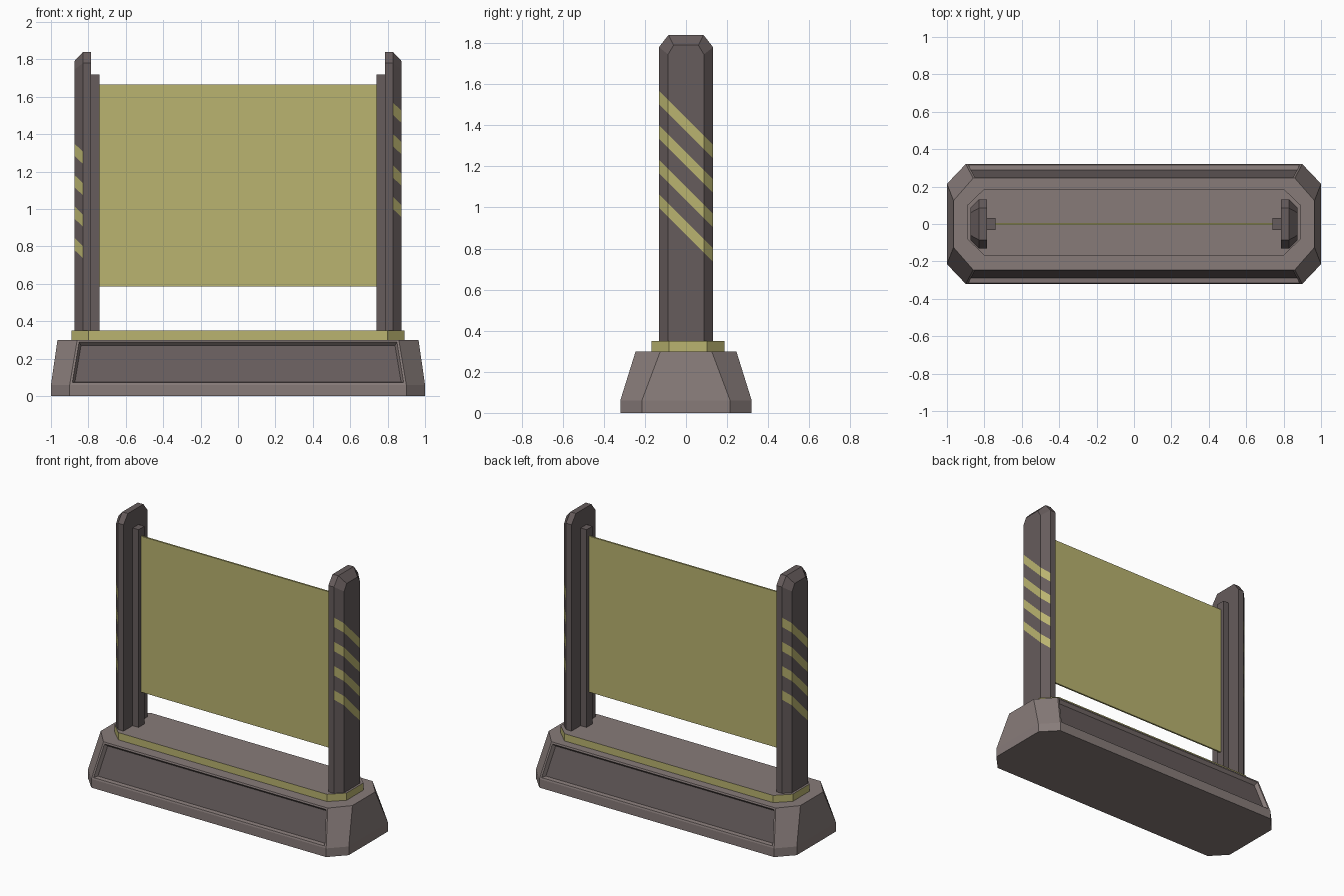
import bpy, bmesh, math
from mathutils import Vector

cube = bpy.data.objects.get("Cube")
if cube:
    bpy.data.objects.remove(cube, do_unlink=True)


def material(name, rgb):
    mat = bpy.data.materials.new(name)
    mat.use_nodes = True
    mat.diffuse_color = (*rgb, 1)
    mat.node_tree.nodes["Principled BSDF"].inputs["Base Color"].default_value = (*rgb, 1)
    return mat


LIGHT = material("warm grey", (0.242, 0.198, 0.191))
DARK = material("dark grey", (0.133, 0.107, 0.107))
YELLOW = material("dull yellow", (0.491, 0.456, 0.162))


def loft(rings):
    """Closed solid through rings that share the same point count."""
    bm = bmesh.new()
    loops = [[bm.verts.new(p) for p in ring] for ring in rings]
    n = len(loops[0])
    for a, b in zip(loops, loops[1:]):
        for i in range(n):
            j = (i + 1) % n
            bm.faces.new((a[i], a[j], b[j], b[i]))
    bm.faces.new(loops[0])
    bm.faces.new(loops[-1])
    bmesh.ops.recalc_face_normals(bm, faces=bm.faces)
    bm.normal_update()
    return bm


def finish(bm, name, mats):
    mesh = bpy.data.meshes.new(name)
    bm.to_mesh(mesh)
    bm.free()
    for m in mats:
        mesh.materials.append(m)
    obj = bpy.data.objects.new(name, mesh)
    bpy.context.collection.objects.link(obj)
    return obj


def octagon(x, y, cx, cy, z, shift=0):
    """Rectangle with cut corners; cx and cy are where the cuts start."""
    pts = [(x, -cy), (x, cy), (cx, y), (-cx, y), (-x, cy), (-x, -cy), (-cx, -y), (cx, -y)]
    return [(px, py + shift, z) for px, py in pts]


def box(name, lo, hi, mat):
    ring = lambda z: [(lo[0], lo[1], z), (hi[0], lo[1], z), (hi[0], hi[1], z), (lo[0], hi[1], z)]
    return finish(loft([ring(lo[2]), ring(hi[2])]), name, [mat])


# Sloped base with a recessed dark panel on the front and back
bm = loft([octagon(1, 0.32, 0.9, 0.215, 0),
           octagon(1, 0.32, 0.9, 0.215, 0.06),
           octagon(0.965, 0.245, 0.86, 0.125, 0.30)])
slopes = [f for f in bm.faces if abs(f.normal.y) > 0.9 and f.normal.z > 0.1]
bmesh.ops.inset_individual(bm, faces=slopes, thickness=0.012, use_even_offset=True)
bmesh.ops.inset_individual(bm, faces=slopes, thickness=0.012, depth=-0.025, use_even_offset=True)
for f in slopes:
    f.material_index = 1
finish(bm, "base", [LIGHT, DARK])

# Raised deck with yellow sides
bm = loft([octagon(0.89, 0.178, 0.8, 0.092, z, 0.01) for z in (0.295, 0.35)])
for f in bm.faces:
    f.material_index = 0 if abs(f.normal.z) > 0.5 else 1
finish(bm, "deck", [LIGHT, YELLOW])


def arch(x, w, shoulder, top_w, top):
    pts = [(-w, 0.345), (-w, shoulder), (-top_w, top), (top_w, top), (w, shoulder), (w, 0.345)]
    return [(x, y, z) for y, z in pts]


def post(name):
    """Bevelled post facing +x with diagonal stripes on its outer faces."""
    bm = loft([arch(0.785, 0.132, 1.78, 0.085, 1.84),
               arch(0.828, 0.132, 1.78, 0.085, 1.84),
               arch(0.875, 0.087, 1.745, 0.06, 1.79)])
    stripes = [(1.437 - 0.168 * k - 0.065, 1.437 - 0.168 * k) for k in range(4)]
    for level in (c for s in stripes for c in s):
        faces = [f for f in bm.faces if f.normal.x > 0.1]
        geom = set(faces)
        for f in faces:
            geom.update(f.verts)
            geom.update(f.edges)
        bmesh.ops.bisect_plane(bm, geom=list(geom), plane_co=(0, 0, level), plane_no=(0, 1, 1))
        bm.normal_update()
    for f in bm.faces:
        c = f.calc_center_median()
        if f.normal.x > 0.1 and any(a < c.y + c.z < b for a, b in stripes):
            f.material_index = 1
    return finish(bm, name, [DARK, YELLOW])


# Posts and the rails that hold the screen; the right side is a half turn
for side, turn in (("left", 0), ("right", math.pi)):
    parts = [post(side + "_post"),
             box(side + "_rail", (0.74, -0.032, 0.345), (0.79, 0.032, 1.72), DARK)]
    for part in parts:
        part.rotation_euler.z = turn

# Thin screen
box("screen", (-0.742, -0.006, 0.585), (0.742, 0.006, 1.665), YELLOW)
